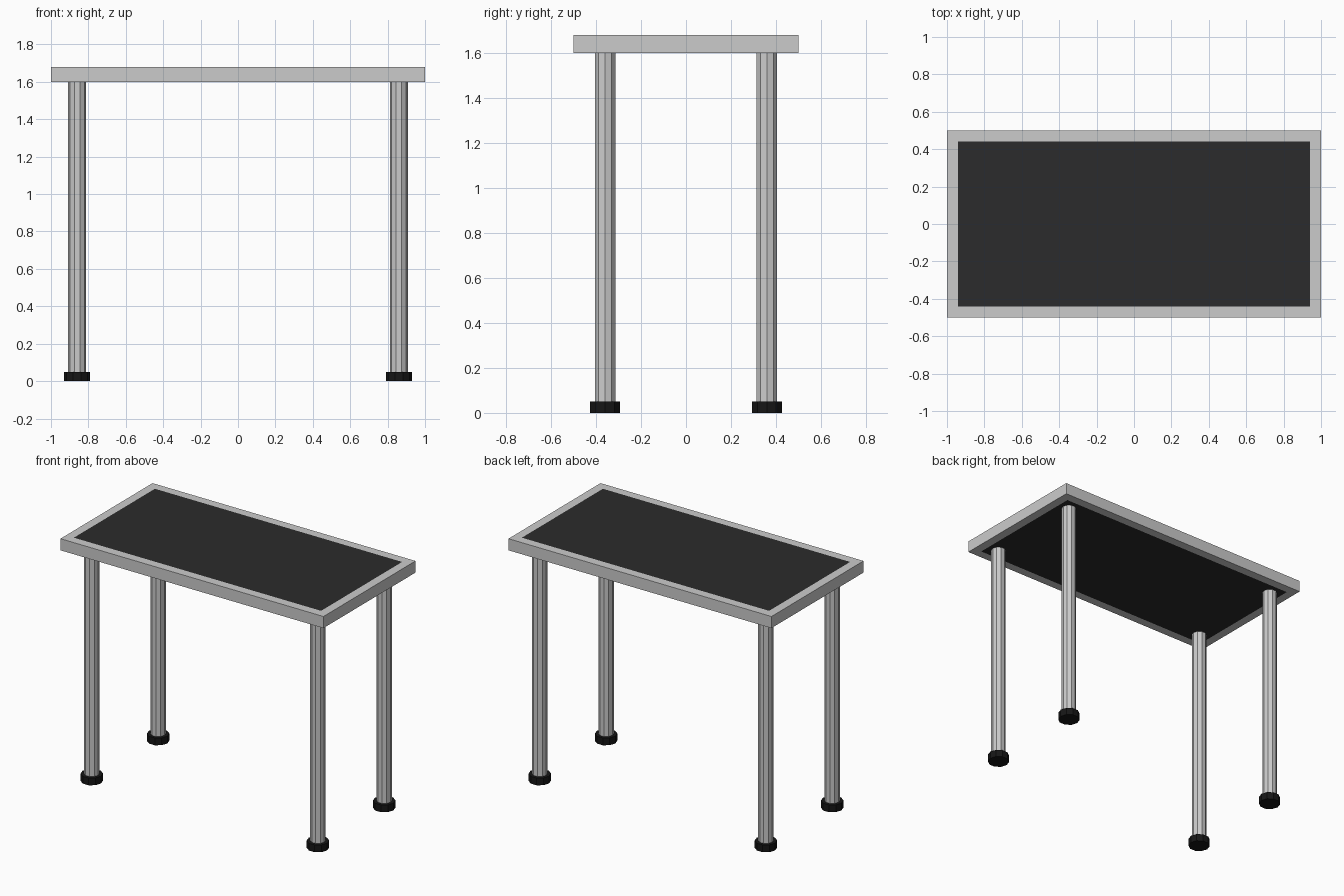
import bpy, bmesh
from math import pi

if "Cube" in bpy.data.objects:
    bpy.data.objects.remove(bpy.data.objects["Cube"])

TOP, BOTTOM, BORDER = 1.68, 1.60, 0.06
SIDES = 10


def material(name, rgb):
    m = bpy.data.materials.new(name)
    m.diffuse_color = (*rgb, 1)
    m.use_nodes = True
    m.node_tree.nodes["Principled BSDF"].inputs["Base Color"].default_value = m.diffuse_color
    return m


def finish(name, bm, mat=None):
    bmesh.ops.recalc_face_normals(bm, faces=bm.faces)
    mesh = bpy.data.meshes.new(name)
    bm.to_mesh(mesh)
    bm.free()
    if mat:
        mesh.materials.append(mat)
    ob = bpy.data.objects.new(name, mesh)
    bpy.context.collection.objects.link(ob)
    return ob


def rect(bm, hx, hy, z):
    return [bm.verts.new((sx * hx, sy * hy, z))
            for sx, sy in ((-1, -1), (1, -1), (1, 1), (-1, 1))]


def post(name, x, y, r, z0, z1, mat=None):
    bpy.ops.mesh.primitive_cylinder_add(vertices=SIDES, radius=r, depth=z1 - z0,
                                        location=(x, y, (z0 + z1) / 2),
                                        rotation=(0, 0, pi / 2))
    ob = bpy.context.object
    ob.name = name
    if mat:
        ob.data.materials.append(mat)


black_top = material("dark_surface", (0.024, 0.024, 0.025))
rubber = material("black_rubber", (0.008, 0.008, 0.008))

# Table frame: rectangular ring lofted through four loops
bm = bmesh.new()
inner = (1 - BORDER, 0.5 - BORDER)
loops = [rect(bm, 1, 0.5, BOTTOM), rect(bm, 1, 0.5, TOP),
         rect(bm, *inner, TOP), rect(bm, *inner, BOTTOM)]
for i in range(4):
    a, b = loops[i], loops[(i + 1) % 4]
    for j in range(4):
        k = (j + 1) % 4
        bm.faces.new((a[j], a[k], b[k], b[j]))
finish("table_frame", bm)

# Dark panel set flush in the frame
bm = bmesh.new()
low, high = rect(bm, *inner, BOTTOM), rect(bm, *inner, TOP)
bm.faces.new(low)
bm.faces.new(high)
for j in range(4):
    k = (j + 1) % 4
    bm.faces.new((low[j], low[k], high[k], high[j]))
finish("table_panel", bm, black_top)

# Legs with rubber feet
for sx, side in ((-1, "left"), (1, "right")):
    for sy, end in ((-1, "front"), (1, "back")):
        x, y = sx * 0.86, sy * 0.36
        post(f"{end}_{side}_leg", x, y, 0.048, 0.05, BOTTOM)
        post(f"{end}_{side}_foot", x, y, 0.07, 0, 0.05, rubber)
